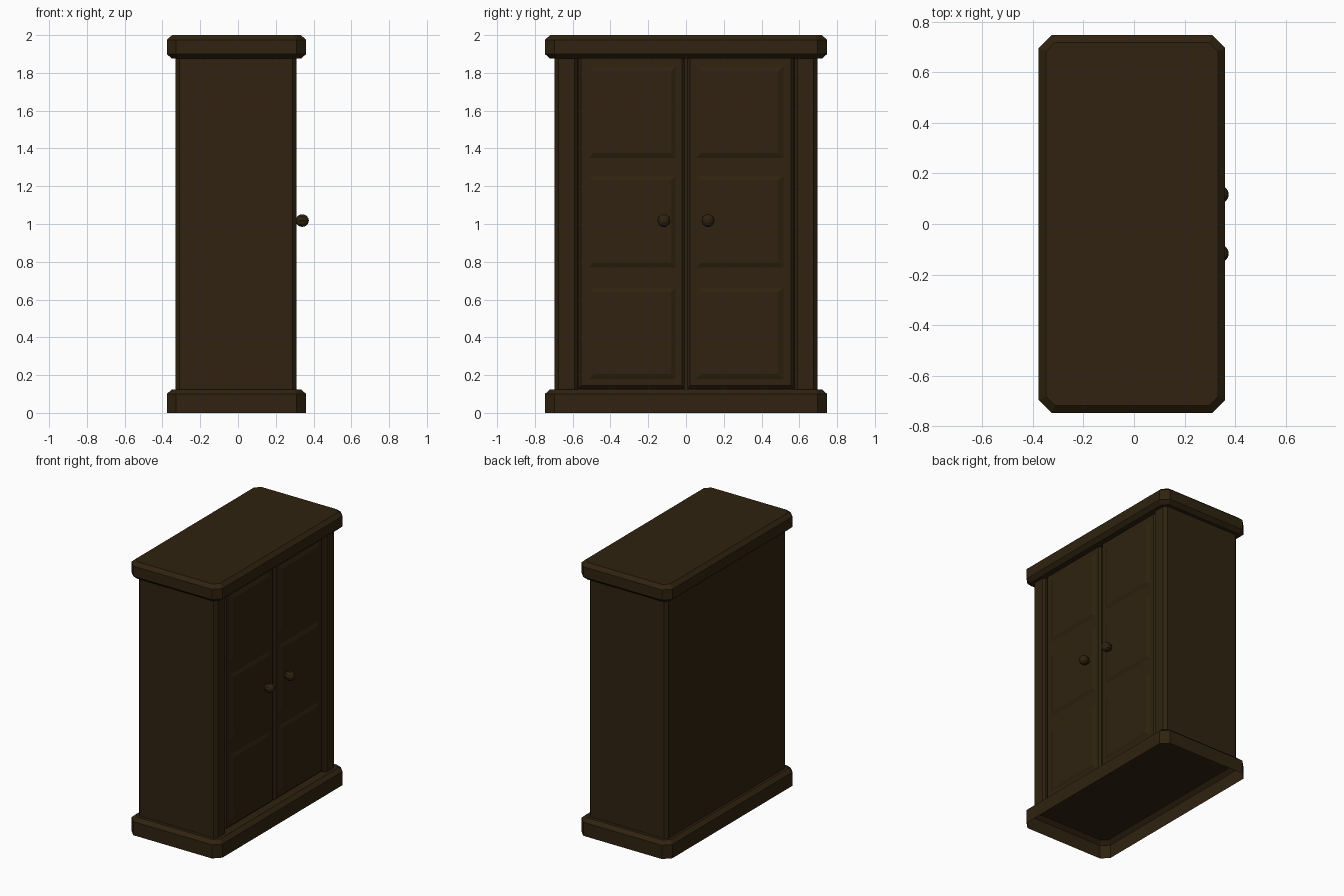
import bpy, bmesh, math
from mathutils import Matrix

if "Cube" in bpy.data.objects:
    bpy.data.objects.remove(bpy.data.objects["Cube"])

wood = bpy.data.materials.new("dark_brown_wood")
wood.diffuse_color = (0.029, 0.0165, 0.005, 1)
wood.use_nodes = True
wood.node_tree.nodes["Principled BSDF"].inputs["Base Color"].default_value = wood.diffuse_color


def finish(bm, name):
    bmesh.ops.recalc_face_normals(bm, faces=bm.faces[:])
    me = bpy.data.meshes.new(name)
    bm.to_mesh(me)
    bm.free()
    me.materials.append(wood)
    ob = bpy.data.objects.new(name, me)
    bpy.context.collection.objects.link(ob)
    return ob


def loft(name, rings, cap_bottom=True):
    """Skin equal-length rings of points, capping the ends."""
    bm = bmesh.new()
    vs = [[bm.verts.new(p) for p in r] for r in rings]
    n = len(vs[0])
    for a, b in zip(vs, vs[1:]):
        for i in range(n):
            j = (i + 1) % n
            bm.faces.new((a[i], a[j], b[j], b[i]))
    bm.faces.new(vs[-1])
    if cap_bottom:
        bm.faces.new(vs[0][::-1])
    ob = finish(bm, name)
    if not cap_bottom:
        # open shell: make sure the normals face outward (top cap up)
        me = ob.data
        if max(me.polygons, key=lambda p: p.center.z).normal.z < 0:
            me.flip_normals()
    return ob


def octagon(inset, z):
    """Slab outline with clipped corners."""
    x0, x1, y, c = -0.377 + inset, 0.361 - inset, 0.747 - inset, 0.05 - inset * 0.5
    return [(x0 + c, -y, z), (x1 - c, -y, z), (x1, -y + c, z), (x1, y - c, z),
            (x1 - c, y, z), (x0 + c, y, z), (x0, y - c, z), (x0, -y + c, z)]


def raised(name, y0, y1, z0, z1, x0, x1, x2, bev):
    """Plate facing +x: straight sides x0-x1, sloped edge up to x2."""
    def ring(x, i):
        return [(x, y0 + i, z0 + i), (x, y1 - i, z0 + i),
                (x, y1 - i, z1 - i), (x, y0 + i, z1 - i)]
    return loft(name, [ring(x0, 0), ring(x1, 0), ring(x2, bev)])


# plinth (open underneath) and top slab
loft("plinth", [octagon(0, 0), octagon(0, 0.1), octagon(0.028, 0.125)], cap_bottom=False)
loft("top_slab", [octagon(0.028, 1.875), octagon(0, 1.9), octagon(0, 1.975), octagon(0.028, 2.0)])

# carcass: bevelled corners, front recessed between the corner posts
half = [(0.272, 0.575), (0.295, 0.575), (0.309, 0.59), (0.309, 0.675),
        (0.289, 0.695), (-0.31, 0.695), (-0.33, 0.675)]
outline = half + [(x, -y) for x, y in reversed(half)]
loft("carcass", [[(x, y, z) for x, y in outline] for z in (0.12, 1.88)])

for side, s in (("left", -1), ("right", 1)):
    def span(a, b):
        return min(s * a, s * b), max(s * a, s * b)
    # door leaf
    raised(side + "_door", *span(0.008, 0.57), 0.13, 1.89, 0.268, 0.28, 0.294, 0.014)
    # three raised panels
    for i, z in enumerate((0.18, 0.77, 1.35)):
        raised(f"{side}_door_panel_{i + 1}", *span(0.055, 0.515), z, z + 0.485,
               0.29, 0.294, 0.304, 0.025)
    # round knob
    bm = bmesh.new()
    bmesh.ops.create_uvsphere(bm, u_segments=10, v_segments=8, radius=0.035,
                              matrix=Matrix.Translation((0.34, s * 0.117, 1.018))
                              @ Matrix.Rotation(math.pi / 2, 4, 'Y'))
    finish(bm, side + "_knob")
    # knob stem
    bm = bmesh.new()
    bmesh.ops.create_cone(bm, cap_ends=True, segments=8, radius1=0.016, radius2=0.016, depth=0.04,
                          matrix=Matrix.Translation((0.31, s * 0.117, 1.018))
                          @ Matrix.Rotation(math.pi / 2, 4, 'Y'))
    finish(bm, side + "_knob_stem")
